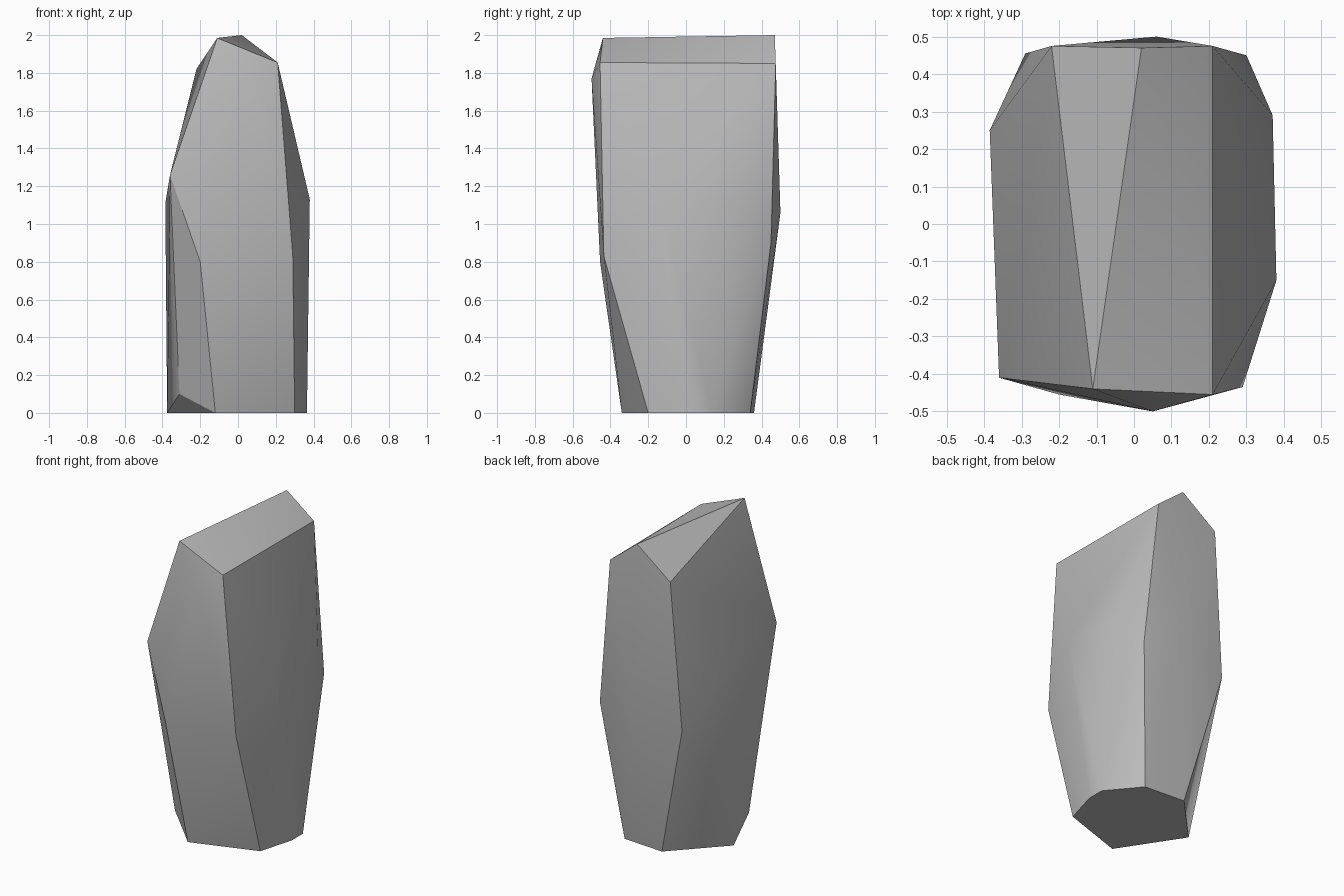
import bpy
import bmesh
import math

default_cube = bpy.data.objects.get("Cube")
if default_cube:
    bpy.data.objects.remove(default_cube, do_unlink=True)


def make_material(name, colour):
    material = bpy.data.materials.new(name)
    material.use_nodes = True
    material.diffuse_color = colour
    shader = next(n for n in material.node_tree.nodes if n.type == "BSDF_PRINCIPLED")
    shader.inputs["Base Color"].default_value = colour
    shader.inputs["Roughness"].default_value = 0.9
    return material


def make_chiselled_stone(name, corner_groups, material, crease_angle):
    """Wrap a hull of flat facets around groups of corner points."""
    bm = bmesh.new()
    for group in corner_groups:
        for corner in group:
            bm.verts.new(corner)
    hull = bmesh.ops.convex_hull(bm, input=bm.verts)
    unused = set(hull["geom_interior"]) | set(hull["geom_unused"])
    loose = [v for v in unused if isinstance(v, bmesh.types.BMVert) and v.is_valid]
    bmesh.ops.delete(bm, geom=loose, context="VERTS")
    # Merge coplanar triangles, such as those of the flat base
    bmesh.ops.dissolve_limit(bm, angle_limit=math.radians(0.5),
                             verts=bm.verts, edges=bm.edges)
    bmesh.ops.recalc_face_normals(bm, faces=bm.faces)

    mesh = bpy.data.meshes.new(name)
    bm.to_mesh(mesh)
    bm.free()
    mesh.materials.append(material)
    stone = bpy.data.objects.new(name, mesh)
    bpy.context.collection.objects.link(stone)

    bpy.ops.object.select_all(action="DESELECT")
    stone.select_set(True)
    bpy.context.view_layer.objects.active = stone
    bpy.ops.object.shade_smooth_by_angle(angle=crease_angle)
    return stone


# Slanted crown with its ridge and shoulders
crown = [(-.11, -.44, 1.985), (.02, .47, 2), (.21, -.455, 1.855),
         (.21, .475, 1.85), (-.22, .475, 1.82), (.05, -.5, 1.77)]

# Widest corners around the middle
waist = [(-.36, -.41, 1.26), (.38, -.15, 1.13), (.37, .29, 1.1),
         (-.385, .25, 1.11), (.06, .5, 1.06), (.3, .45, .9),
         (-.29, .455, .87), (.29, -.435, .83), (-.2, -.455, .8)]

# Narrow flat foot with one chipped corner
foot = [(-.31, -.2, .1), (.3, -.2, 0), (-.12, -.34, 0), (-.375, .05, 0),
        (-.08, .36, 0), (.2, .34, 0), (.365, .14, 0), (.365, .03, 0)]

stone_grey = make_material("stone_grey", (0.5, 0.5, 0.5, 1))
make_chiselled_stone("standing_stone", (crown, waist, foot), stone_grey,
                     math.radians(30))
